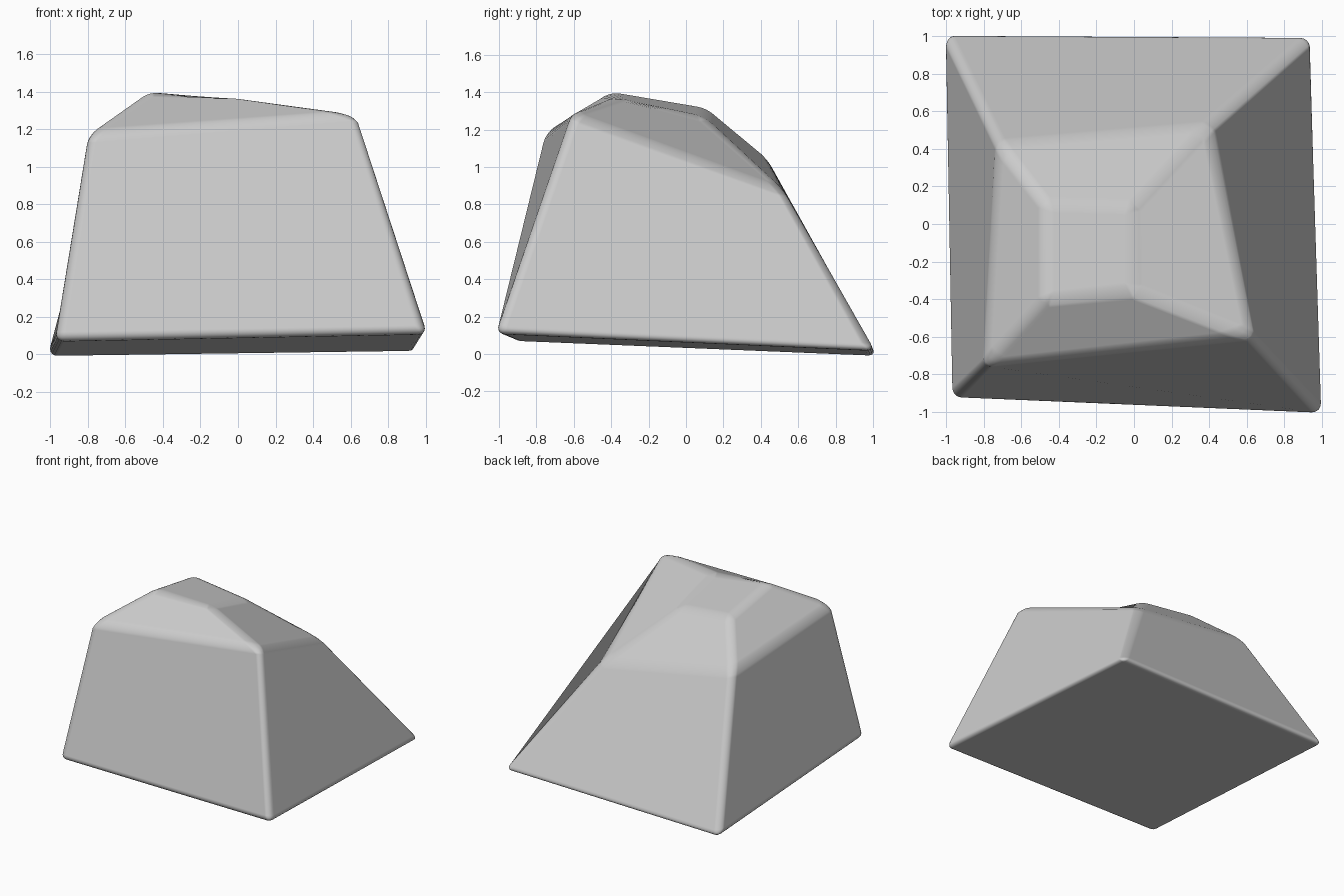
import bpy, bmesh

if "Cube" in bpy.data.objects:
    bpy.data.objects.remove(bpy.data.objects["Cube"])

# Rings of four corners, going front-left, front-right, back-right, back-left
rings = [
    [(-0.975, -0.93, 0.07), (1.01, -1.02, 0.108), (0.955, 1.01, 0.017), (-1.015, 1.02, -0.01)],
    [(-0.80, -0.76, 1.175), (0.635, -0.605, 1.29), (0.395, 0.525, 0.87), (-0.725, 0.43, 1.05)],
    [(-0.475, -0.41, 1.405), (0.0, -0.355, 1.365), (0.0, 0.095, 1.265), (-0.475, 0.11, 1.32)],
]

# Block lofted through the rings and capped at both ends;
# each side starts at its lower right corner so its twist folds outward there
bm = bmesh.new()
loops = [[bm.verts.new(p) for p in ring] for ring in rings]
for low, high in zip(loops, loops[1:]):
    for i in range(4):
        j = (i + 1) % 4
        bm.faces.new((low[j], high[j], high[i], low[i]))
bm.faces.new(loops[0][::-1])
bm.faces.new(loops[-1])
for face in bm.faces:
    face.smooth = True

mesh = bpy.data.meshes.new("rock_block")
bm.to_mesh(mesh)
bm.free()
rock = bpy.data.objects.new("rock_block", mesh)
bpy.context.collection.objects.link(rock)

# Softly rounded edges with flat faces between them
bevel = rock.modifiers.new("rounded_edges", 'BEVEL')
bevel.limit_method = 'NONE'
bevel.width = 0.05
bevel.segments = 5
bevel.harden_normals = True
